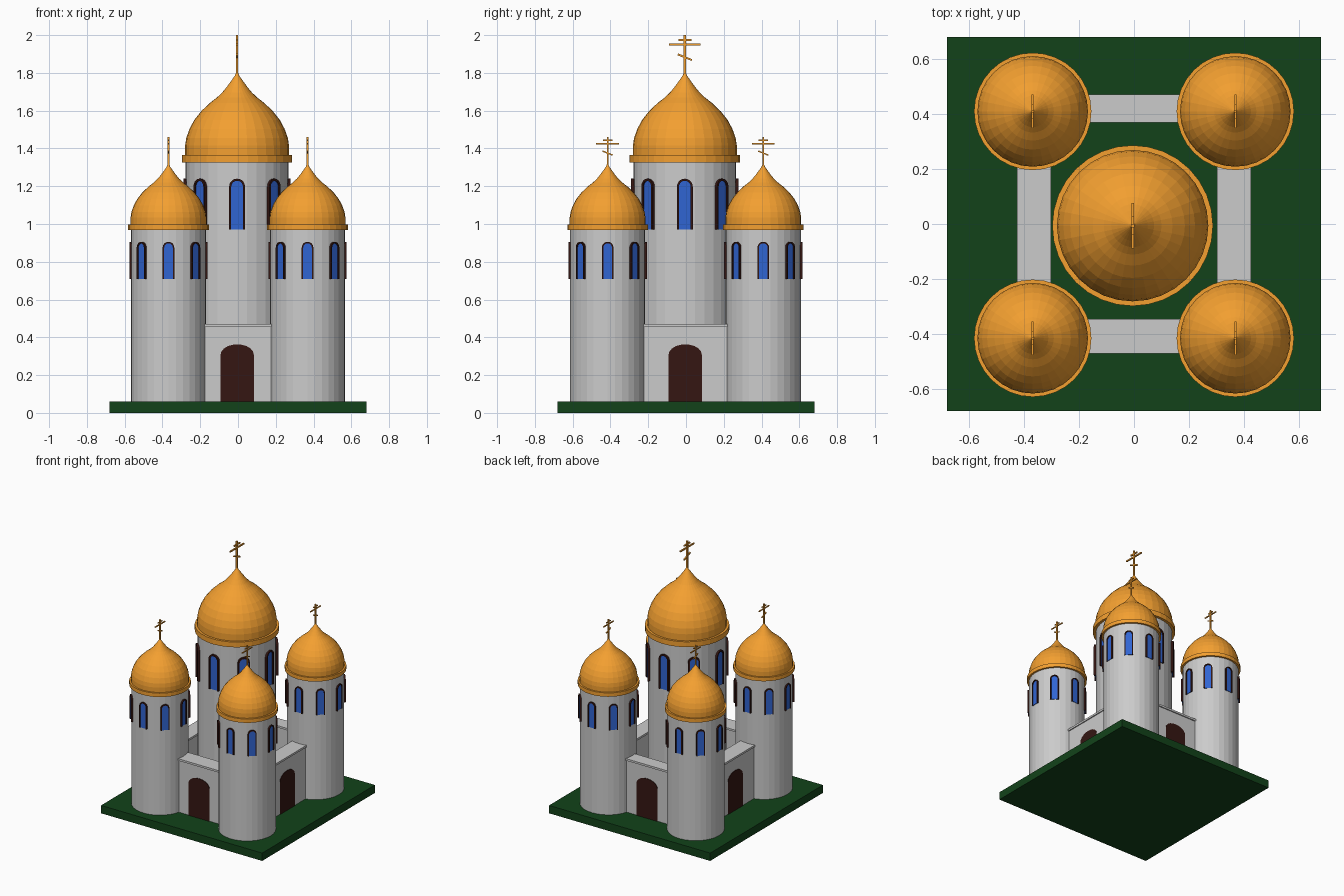
import bpy, bmesh, math
from mathutils import Matrix, Vector

if "Cube" in bpy.data.objects:
    bpy.data.objects.remove(bpy.data.objects["Cube"])


def material(name, rgb):
    m = bpy.data.materials.new(name)
    m.diffuse_color = (*rgb, 1)
    m.use_nodes = True
    m.node_tree.nodes["Principled BSDF"].inputs["Base Color"].default_value = m.diffuse_color
    return m


GOLD = material("gold", (0.9, 0.35, 0.03))
GREEN = material("grass", (0.006, 0.055, 0.01))
BLUE = material("glass", (0.03, 0.13, 0.65))
BROWN = material("dark_wood", (0.035, 0.008, 0.006))
BASE = 0.06


def finish(name, bm, mat=None):
    bmesh.ops.recalc_face_normals(bm, faces=bm.faces)
    me = bpy.data.meshes.new(name)
    bm.to_mesh(me)
    bm.free()
    if mat:
        me.materials.append(mat)
    ob = bpy.data.objects.new(name, me)
    bpy.context.collection.objects.link(ob)
    return ob


def add_box(bm, lo, hi, M=Matrix()):
    lo, hi = Vector(lo), Vector(hi)
    size = Matrix.Diagonal((*(hi - lo), 1))
    bmesh.ops.create_cube(bm, size=1, matrix=M @ Matrix.Translation((lo + hi) / 2) @ size)


def add_prism(bm, pts, y0, y1, M):
    """Extrude an x-z outline from y0 to y1."""
    a = [bm.verts.new(M @ Vector((x, y0, z))) for x, z in pts]
    b = [bm.verts.new(M @ Vector((x, y1, z))) for x, z in pts]
    bm.faces.new(a)
    bm.faces.new(b[::-1])
    for i in range(len(pts)):
        j = (i + 1) % len(pts)
        bm.faces.new((a[i], b[i], b[j], a[j]))


def lathe(name, profile, centre, mat=None, sides=32):
    bm = bmesh.new()
    vs = [bm.verts.new((r, 0, z)) for r, z in profile]
    es = [bm.edges.new(p) for p in zip(vs, vs[1:])]
    bmesh.ops.spin(bm, geom=vs + es, axis=(0, 0, 1), cent=(0, 0, 0),
                   angle=2 * math.pi, steps=sides, use_duplicate=False)
    bmesh.ops.remove_doubles(bm, verts=bm.verts, dist=1e-5)
    bmesh.ops.translate(bm, verts=bm.verts, vec=(*centre, 0))
    return finish(name, bm, mat)


def arch(w, h, rise, n=10):
    """Open path up, over and down an arch of half-width w."""
    arc = [(-w * math.cos(math.pi * i / n), h - rise + rise * math.sin(math.pi * i / n))
           for i in range(n + 1)]
    return [(-w, 0)] + arc + [(w, 0)]


DOME = [(0.275, 0.035), (0.275, 0.09), (0.269, 0.13), (0.252, 0.178), (0.227, 0.225),
        (0.19, 0.272), (0.145, 0.315), (0.105, 0.346), (0.078, 0.372), (0.055, 0.4),
        (0.033, 0.43), (0.012, 0.46), (0.006, 0.475), (0, 0.478)]


def tower(name, x, y, top, s):
    """Drum, windows, onion dome and cross, all scaled by s above the drum top."""
    r = 0.272 * s
    lathe(name + "_drum", [(0, BASE), (r, BASE), (r, top + 0.01), (0, top + 0.01)], (x, y))
    rim = [(0, 0), (0.292, 0), (0.292, 0.04), (0.275, 0.04), (0, 0.04)]
    lathe(name + "_rim", [(a * s, top + b * s) for a, b in rim], (x, y), GOLD)
    lathe(name + "_dome", [(a * s, top + b * s) for a, b in DOME], (x, y), GOLD)

    # eight arched windows around the drum
    frames, panes = bmesh.new(), bmesh.new()
    outer, inner = arch(0.042, 0.27, 0.042), arch(0.031, 0.259, 0.031)
    for k in range(8):
        M = (Matrix.Translation((x, y, top - 0.355 * s)) @ Matrix.Rotation(k * math.pi / 4, 4, 'Z')
             @ Matrix.Scale(s, 4) @ Matrix.Translation((0, -0.272, 0)))
        add_prism(frames, outer + inner[::-1], 0.02, -0.012, M)
        add_prism(panes, inner, 0.02, -0.004, M)
    finish(name + "_window_frames", frames, BROWN)
    finish(name + "_window_panes", panes, BLUE)

    # cross with three bars, the lowest slanted
    bm = bmesh.new()
    M = Matrix.Translation((x, y, top)) @ Matrix.Scale(s, 4)
    t = 0.006
    add_box(bm, (-t, -t, 0.46), (t, t, 0.675), M)
    for half, z, tilt in ((0.083, 0.625, 0), (0.034, 0.65, 0), (0.04, 0.558, -22)):
        B = M @ Matrix.Translation((0, 0, z)) @ Matrix.Rotation(math.radians(tilt), 4, 'X')
        add_box(bm, (-t * 0.8, -half, -0.005), (t * 0.8, half, 0.005), B)
    finish(name + "_cross", bm, GOLD)


# ground slab
bm = bmesh.new()
add_box(bm, (-0.68, -0.68, 0), (0.68, 0.68, BASE))
finish("ground_slab", bm, GREEN)

# towers
tower("central_tower", -0.005, -0.006, 1.325, 1.0)
for sx, side in ((-1, "left"), (1, "right")):
    for sy, end in ((-1, "front"), (1, "back")):
        tower(f"{end}_{side}_tower", sx * 0.368, sy * 0.412 - 0.003, 0.968, 0.73)

# linking walls: name, angle, outer distance, inner distance, half length
for name, deg, out, inn, half in (("front", 0, 0.47, 0.345, 0.22), ("right", 90, 0.425, 0.302, 0.26),
                                  ("back", 180, 0.47, 0.368, 0.22), ("left", 270, 0.425, 0.302, 0.26)):
    R = Matrix.Rotation(math.radians(deg), 4, 'Z')
    bm = bmesh.new()
    add_box(bm, (-half, -out + 0.008, BASE), (half, -inn - 0.008, 0.458), R)
    finish(name + "_wall", bm)
    bm = bmesh.new()
    add_box(bm, (-half, -out, 0.456), (half, -inn, 0.471), R)
    finish(name + "_wall_coping", bm)
    bm = bmesh.new()
    add_prism(bm, arch(0.088, 0.303, 0.055), -out + 0.03, -out + 0.004,
              R @ Matrix.Translation((-0.004, 0, BASE)))
    finish(name + "_door", bm, BROWN)
